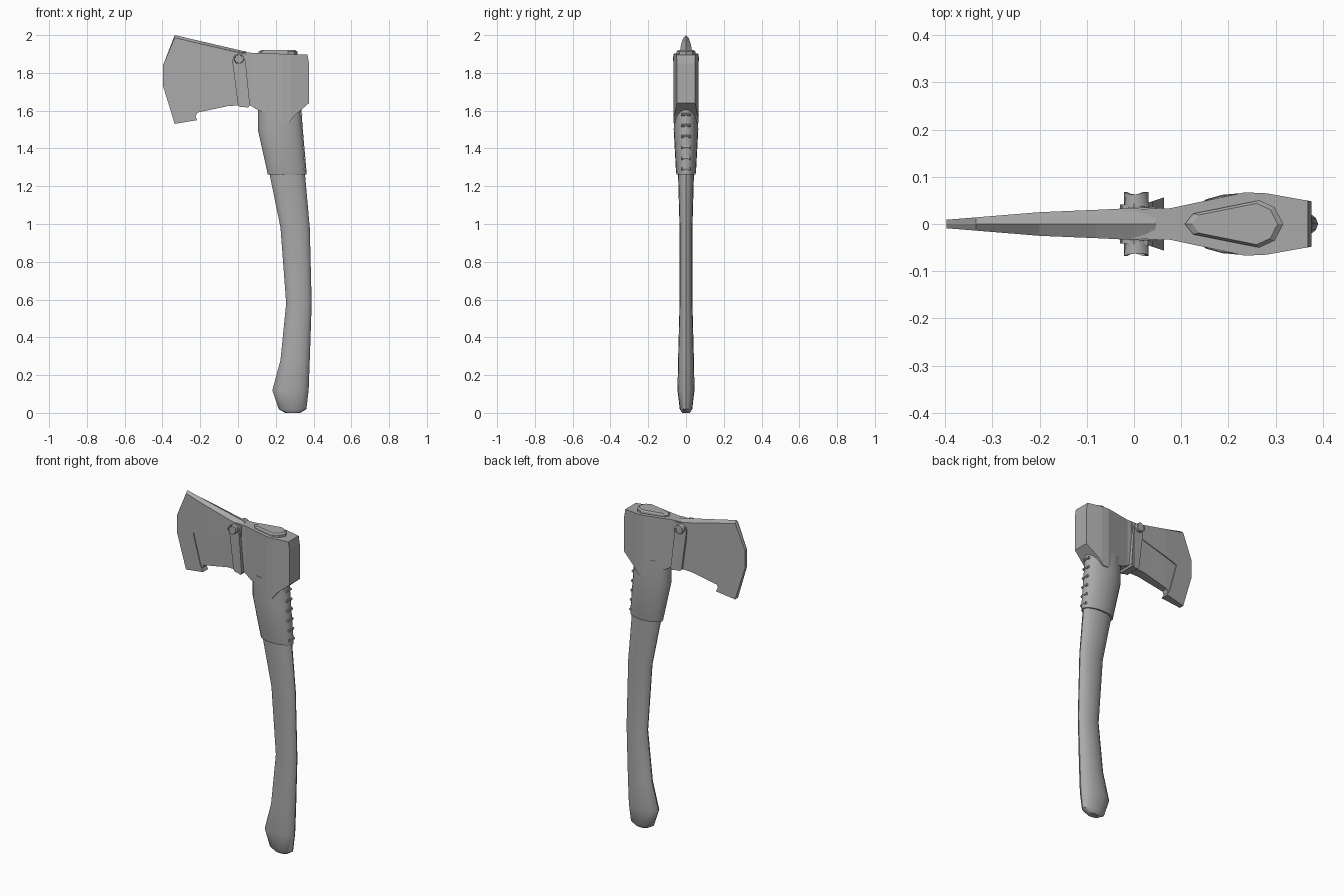
import bpy, bmesh, math
from mathutils import Vector

if "Cube" in bpy.data.objects:
    bpy.data.objects.remove(bpy.data.objects["Cube"])

grey = bpy.data.materials.new("plain_grey")
grey.use_nodes = True
grey.diffuse_color = (0.4, 0.4, 0.4, 1)
grey.node_tree.nodes["Principled BSDF"].inputs["Base Color"].default_value = (0.4, 0.4, 0.4, 1)


def finish(bm, name, smooth=None):
    bmesh.ops.recalc_face_normals(bm, faces=bm.faces)
    mesh = bpy.data.meshes.new(name)
    bm.to_mesh(mesh)
    bm.free()
    ob = bpy.data.objects.new(name, mesh)
    bpy.context.collection.objects.link(ob)
    mesh.materials.append(grey)
    if smooth:
        bpy.ops.object.select_all(action='DESELECT')
        ob.select_set(True)
        bpy.context.view_layer.objects.active = ob
        bpy.ops.object.shade_smooth_by_angle(angle=math.radians(smooth))
    return ob


def lerp(table, x):
    """Piecewise linear lookup."""
    if x <= table[0][0]:
        return table[0][1]
    for (a, u), (b, v) in zip(table, table[1:]):
        if x <= b:
            return u + (v - u) * (x - a) / (b - a)
    return table[-1][1]


def slab(name, outline, width, roof=0):
    """Side outline (x, z) with a half thickness that varies along x."""
    bm = bmesh.new()
    face = bm.faces.new([bm.verts.new((x, -1, z)) for x, z in outline])
    out = bmesh.ops.extrude_face_region(bm, geom=[face])
    bmesh.ops.translate(bm, verts=[v for v in out["geom"] if isinstance(v, bmesh.types.BMVert)],
                        vec=(0, 2, 0))
    cuts = [((x, 0, 0), (1, 0, 0)) for x, _ in width]
    if roof:
        cuts.append(((0, 0, 0), (0, 1, 0)))
    for co, no in cuts:
        bmesh.ops.bisect_plane(bm, geom=bm.verts[:] + bm.edges[:] + bm.faces[:],
                               plane_co=co, plane_no=no)
    for v in bm.verts:
        if roof and abs(v.co.y) > 0.5 and v.co.z > 1.89:
            v.co.z -= roof
        v.co.y *= lerp(width, v.co.x)
    return finish(bm, name)


def loft(name, sections, n=16, smooth=40):
    """Oval rings (z, x_min, x_max, half_depth) joined into a tube."""
    bm = bmesh.new()
    rings = []
    for z, x0, x1, hy in sections:
        angles = [2 * math.pi * i / n for i in range(n)]
        rings.append([bm.verts.new(((x0 + x1) / 2 + (x1 - x0) / 2 * math.cos(a),
                                    hy * math.sin(a), z)) for a in angles])
    for a, b in zip(rings, rings[1:]):
        for i in range(n):
            j = (i + 1) % n
            bm.faces.new((a[i], a[j], b[j], b[i]))
    bm.faces.new(rings[0])
    bm.faces.new(rings[-1])
    return finish(bm, name, smooth)


def rod(name, centre, radius, length, sides=16, bevel=0.0):
    """Cylinder along y."""
    bm = bmesh.new()
    bmesh.ops.create_cone(bm, cap_ends=True, segments=sides, radius1=radius,
                          radius2=radius, depth=length)
    for v in bm.verts:
        v.co = Vector((v.co.x, v.co.z, v.co.y)) + Vector(centre)
    if bevel:
        rims = [e for e in bm.edges if abs(e.verts[0].co.y - e.verts[1].co.y) < 1e-5]
        bmesh.ops.bevel(bm, geom=rims, offset=bevel, segments=2, affect='EDGES')
    return finish(bm, name, 40)


# Wooden handle with swollen foot
loft("handle", [(0, .25, .33, .02), (.02, .215, .362, .033), (.12, .182, .374, .045),
                (.28, .225, .38, .042), (.58, .255, .39, .034), (.98, .225, .38, .034),
                (1.26, .168, .355, .042), (1.6, .12, .33, .05)])

# Leather collar and its lacing
loft("collar", [(1.262, .157, .363, .05), (1.275, .155, .363, .053),
                (1.5, .105, .343, .065), (1.64, .105, .333, .062)], 20)
for i in range(6):
    z = 1.29 + i * 0.058
    rod("collar_lace", (lerp([(1.26, .356), (1.6, .332)], z), 0, z), .008, .045, 8)

# Axe head body with hanging lugs
slab("head_body", [(.03, 1.908), (.368, 1.896), (.376, 1.85), (.376, 1.64), (.335, 1.605),
                   (.30, 1.575), (.27, 1.535), (.235, 1.535), (.19, 1.58), (.11, 1.6),
                   (.06, 1.63), (.03, 1.63)],
     [(.03, .033), (.075, .033), (.235, .067), (.28, .065), (.376, .048)])

# Blade core
slab("blade", [(-.33, 1.98), (-.385, 1.84), (-.385, 1.74), (-.33, 1.545), (-.23, 1.56),
               (-.215, 1.59), (-.05, 1.625), (.06, 1.63), (.06, 1.905), (0, 1.91)],
     [(-.385, .004), (-.2, .02), (-.08, .026), (.06, .034)])

# Raised blade cover with a ridged top
slab("blade_cover", [(-.335, 2), (-.397, 1.84), (-.397, 1.73), (-.335, 1.53), (-.215, 1.55),
                     (-.235, 1.59), (-.285, 1.765), (-.03, 1.825), (.045, 1.835),
                     (.045, 1.912), (0, 1.922)],
     [(-.397, .009), (-.335, .014), (-.2, .025), (-.08, .03), (.045, .036)], 0.014)

# Strap that holds the cover, with a stud on each side
slab("strap", [(-.03, 1.86), (-.025, 1.888), (0, 1.902), (.03, 1.888), (.04, 1.86),
               (.063, 1.63), (.055, 1.617), (.01, 1.62), (0, 1.63)],
     [(-.03, .041), (.03, .045), (.063, .056)])
for side in (-1, 1):
    rod("stud", (.004, side * .05, 1.875), .026, .024, 16, .006)

# Top of the handle showing through the head
bm = bmesh.new()
teardrop = [(.108, 0), (.125, .022), (.265, .05), (.298, .035), (.316, 0),
            (.298, -.035), (.265, -.05), (.125, -.022)]
cap = bm.faces.new([bm.verts.new((x, y, 1.89)) for x, y in teardrop])
for scale, rise in ((1, .022), (.87, .008)):
    out = bmesh.ops.extrude_face_region(bm, geom=[cap])
    cap = [f for f in out["geom"] if isinstance(f, bmesh.types.BMFace)][0]
    mid = Vector((.225, 0, 0))
    for v in cap.verts:
        v.co.x = mid.x + (v.co.x - mid.x) * scale
        v.co.y *= scale
        v.co.z += rise
finish(bm, "handle_top")
